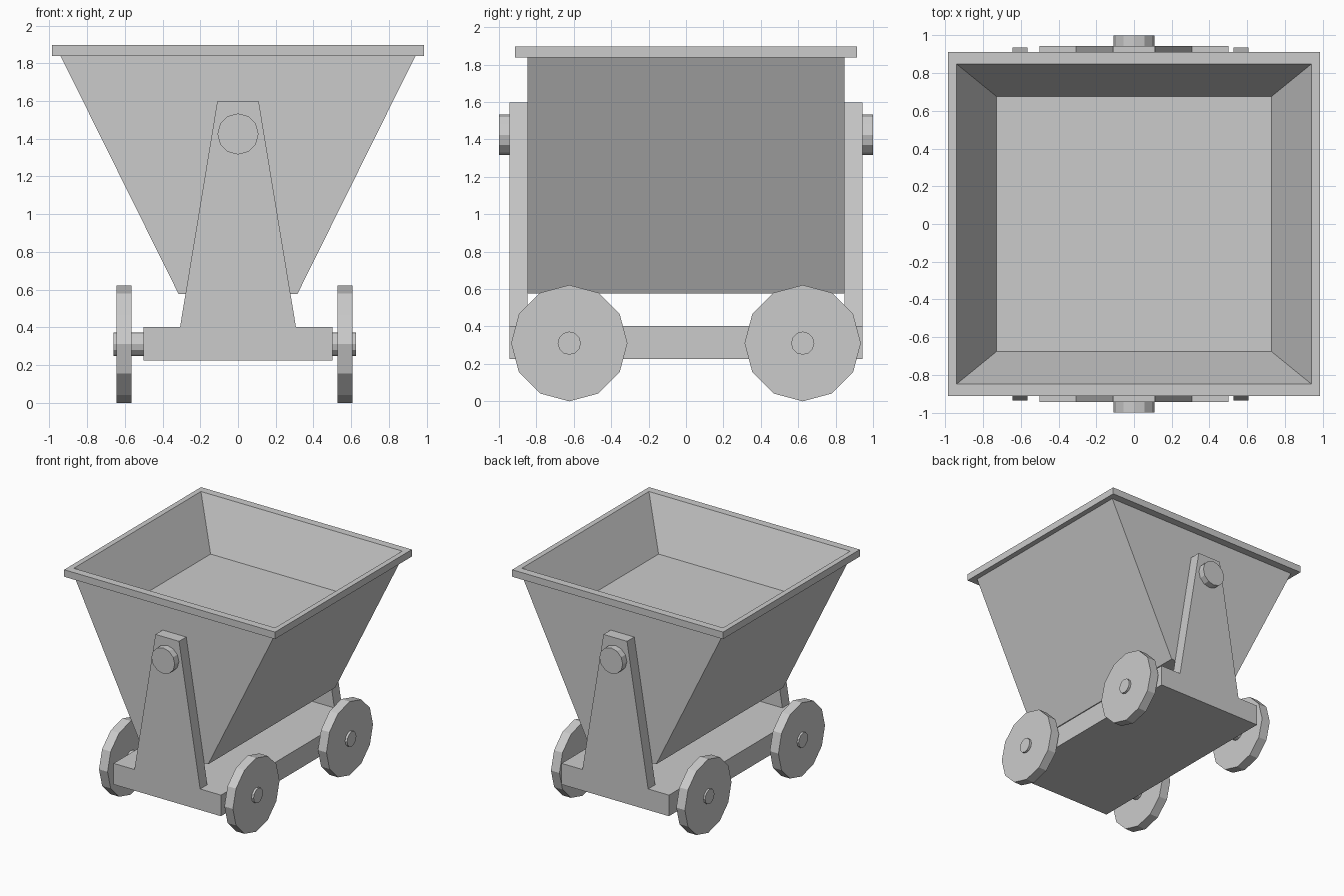
import bpy, bmesh
from mathutils import Matrix, Vector

if "Cube" in bpy.data.objects:
    bpy.data.objects.remove(bpy.data.objects["Cube"])


def finish(name, bm):
    bmesh.ops.recalc_face_normals(bm, faces=bm.faces)
    mesh = bpy.data.meshes.new(name)
    bm.to_mesh(mesh)
    bm.free()
    obj = bpy.data.objects.new(name, mesh)
    bpy.context.collection.objects.link(obj)
    return obj


def prism(name, profile, y0, y1):
    """Extrude an (x, z) outline along y."""
    bm = bmesh.new()
    face = bm.faces.new([bm.verts.new((x, y0, z)) for x, z in profile])
    res = bmesh.ops.extrude_face_region(bm, geom=[face])
    moved = [v for v in res["geom"] if isinstance(v, bmesh.types.BMVert)]
    bmesh.ops.translate(bm, verts=moved, vec=(0, y1 - y0, 0))
    return finish(name, bm)


def cylinder(name, start, end, radius, sides=12):
    a, b = Vector(start), Vector(end)
    axis = b - a
    rot = Matrix.Rotation(1.5707963, 4, 'Y' if abs(axis.x) > abs(axis.y) else 'X')
    bm = bmesh.new()
    bmesh.ops.create_cone(bm, cap_ends=True, segments=sides, radius1=radius,
                          radius2=radius, depth=axis.length,
                          matrix=Matrix.Translation((a + b) / 2) @ rot)
    return finish(name, bm)


# Bucket with rim: stacked rectangular rings, from outer bottom up and into the cavity
rings = [(0.315, 0.848, 0.577), (0.94, 0.848, 1.838), (0.985, 0.913, 1.838),
         (0.985, 0.913, 1.897), (0.94, 0.848, 1.897), (0.73, 0.677, 1.49)]
bm = bmesh.new()
loops = [[bm.verts.new((sx * x, sy * y, z))
          for sx, sy in ((-1, -1), (1, -1), (1, 1), (-1, 1))] for x, y, z in rings]
for lo, hi in zip(loops, loops[1:]):
    for i in range(4):
        j = (i + 1) % 4
        bm.faces.new((lo[i], lo[j], hi[j], hi[i]))
bm.faces.new(loops[0])
bm.faces.new(loops[-1])
finish("bucket", bm)

# Chassis bed between the end plates
prism("chassis", [(-0.502, 0.225), (0.502, 0.225), (0.502, 0.403), (-0.502, 0.403)],
      -0.848, 0.848)

# End plates with tapered uprights, and pivot pins
plate = [(-0.502, 0.225), (0.502, 0.225), (0.502, 0.403), (0.307, 0.403),
         (0.11, 1.597), (-0.11, 1.597), (-0.307, 0.403), (-0.502, 0.403)]
for s, side in ((-1, "front"), (1, "back")):
    prism(side + "_upright", plate, s * 0.848, s * 0.944)
    cylinder(side + "_pivot_pin", (0, s * 0.9, 1.425), (0, s * 1.0, 1.425), 0.109)

    # Axle and wheels
    y, z = s * 0.624, 0.311
    cylinder(side + "_axle", (-0.659, y, z), (0.626, y, z), 0.062)
    cylinder(side + "_left_wheel", (-0.644, y, z), (-0.564, y, z), 0.311)
    cylinder(side + "_right_wheel", (0.528, y, z), (0.607, y, z), 0.311)
